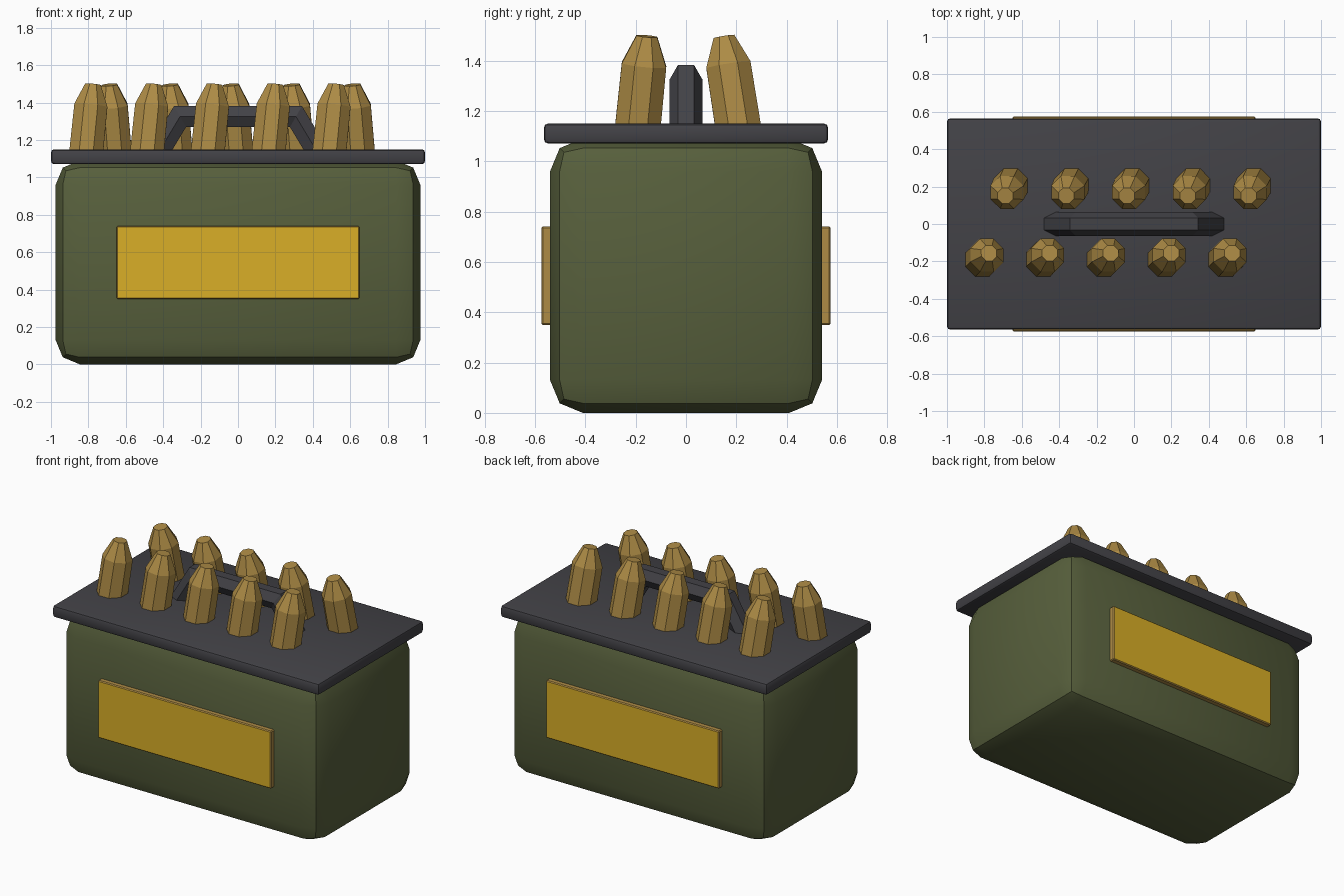
import bpy
import bmesh
import math
from mathutils import Vector, Matrix

old = bpy.data.objects.get("Cube")
if old:
    bpy.data.objects.remove(old, do_unlink=True)


def make_material(name, rgb):
    mat = bpy.data.materials.new(name)
    mat.use_nodes = True
    color = (*rgb, 1.0)
    mat.diffuse_color = color
    bsdf = next(n for n in mat.node_tree.nodes if n.type == 'BSDF_PRINCIPLED')
    bsdf.inputs["Base Color"].default_value = color
    return mat


olive = make_material("olive_green", (0.095, 0.115, 0.045))
dark = make_material("dark_grey", (0.055, 0.054, 0.062))
brass = make_material("brass", (0.42, 0.26, 0.06))
yellow = make_material("label_yellow", (0.70, 0.43, 0.02))


def finish(bm, name, mats, smooth=False):
    bmesh.ops.recalc_face_normals(bm, faces=bm.faces)
    mesh = bpy.data.meshes.new(name)
    bm.to_mesh(mesh)
    bm.free()
    for mat in mats:
        mesh.materials.append(mat)
    obj = bpy.data.objects.new(name, mesh)
    bpy.context.collection.objects.link(obj)
    if smooth:
        bpy.ops.object.select_all(action='DESELECT')
        obj.select_set(True)
        bpy.context.view_layer.objects.active = obj
        bpy.ops.object.shade_smooth_by_angle(angle=math.radians(30))
    return obj


def beveled_box(low, high, width, segments):
    low, high = Vector(low), Vector(high)
    bm = bmesh.new()
    place = Matrix.Translation((low + high) / 2) @ Matrix.Diagonal((*(high - low), 1))
    bmesh.ops.create_cube(bm, size=1, matrix=place)
    bmesh.ops.bevel(bm, geom=bm.edges[:], offset=width, offset_type='OFFSET',
                    segments=segments, profile=0.5, affect='EDGES')
    return bm


def loft(bm, rings):
    loops = [[bm.verts.new(p) for p in ring] for ring in rings]
    n = len(loops[0])
    for a, b in zip(loops, loops[1:]):
        for i in range(n):
            j = (i + 1) % n
            bm.faces.new((a[i], a[j], b[j], b[i]))
    bm.faces.new(loops[0][::-1])
    bm.faces.new(loops[-1])


# Container body and lid
finish(beveled_box((-0.975, -0.54, 0), (0.975, 0.54, 1.09), 0.13, 2),
       "container_body", [olive], smooth=True)
finish(beveled_box((-1, -0.565, 1.07), (1, 0.565, 1.15), 0.018, 2),
       "lid", [dark], smooth=True)

# Label plates: yellow outer face, brass rim
for name, side in (("front_label", -1), ("back_label", 1)):
    y0, y1 = sorted((side * 0.525, side * 0.575))
    bm = beveled_box((-0.65, y0, 0.35), (0.65, y1, 0.74), 0.006, 1)
    bm.normal_update()
    for face in bm.faces:
        face.material_index = 1 if abs(face.normal.y) > 0.9 else 0
    finish(bm, name, [brass, yellow])

# Carry handle: hexagonal bar swept along a mitred path
bm = bmesh.new()
lean = math.radians(31)
leg = Vector((math.cos(lean), 0, math.sin(lean)))
corner = Vector((0.032, 0, 0.056)) / 0.056
path = [(Vector((0.445, 0, 1.10)), leg), (Vector((0.31, 0, 1.325)), corner)]
flip = Matrix.Diagonal((-1, 1, 1))
path += [(flip @ p, flip @ d) for p, d in reversed(path)]
rings = []
for point, up in path:
    rings.append([point + Vector((0, 0.065 * math.cos(i * math.pi / 3), 0))
                  + up * 0.065 * math.sin(i * math.pi / 3) for i in range(6)])
loft(bm, rings)
finish(bm, "carry_handle", [dark])


# Rounds: faceted, tilted, with a tapered nose
def add_round(name, base, lean_xy):
    axis = Vector((*lean_xy, 0.35)).normalized()
    turn = Vector((0, 0, 1)).rotation_difference(axis).to_matrix()
    rings = []
    for height, radius in ((-0.04, 0.098), (0.235, 0.096), (0.35, 0.045)):
        rings.append([Vector(base) + turn @ Vector((radius * math.cos(a), radius * math.sin(a), height))
                      for a in ((i + 0.5) * math.pi / 4 for i in range(8))])
    bm = bmesh.new()
    loft(bm, rings)
    finish(bm, name, [brass])


for i in range(5):
    step = i * 0.325
    add_round(f"front_round_{i + 1}", (-0.81 + step, -0.19, 1.15), (0.035, 0.035))
    add_round(f"back_round_{i + 1}", (-0.66 + step, 0.205, 1.15), (-0.028, -0.055))
